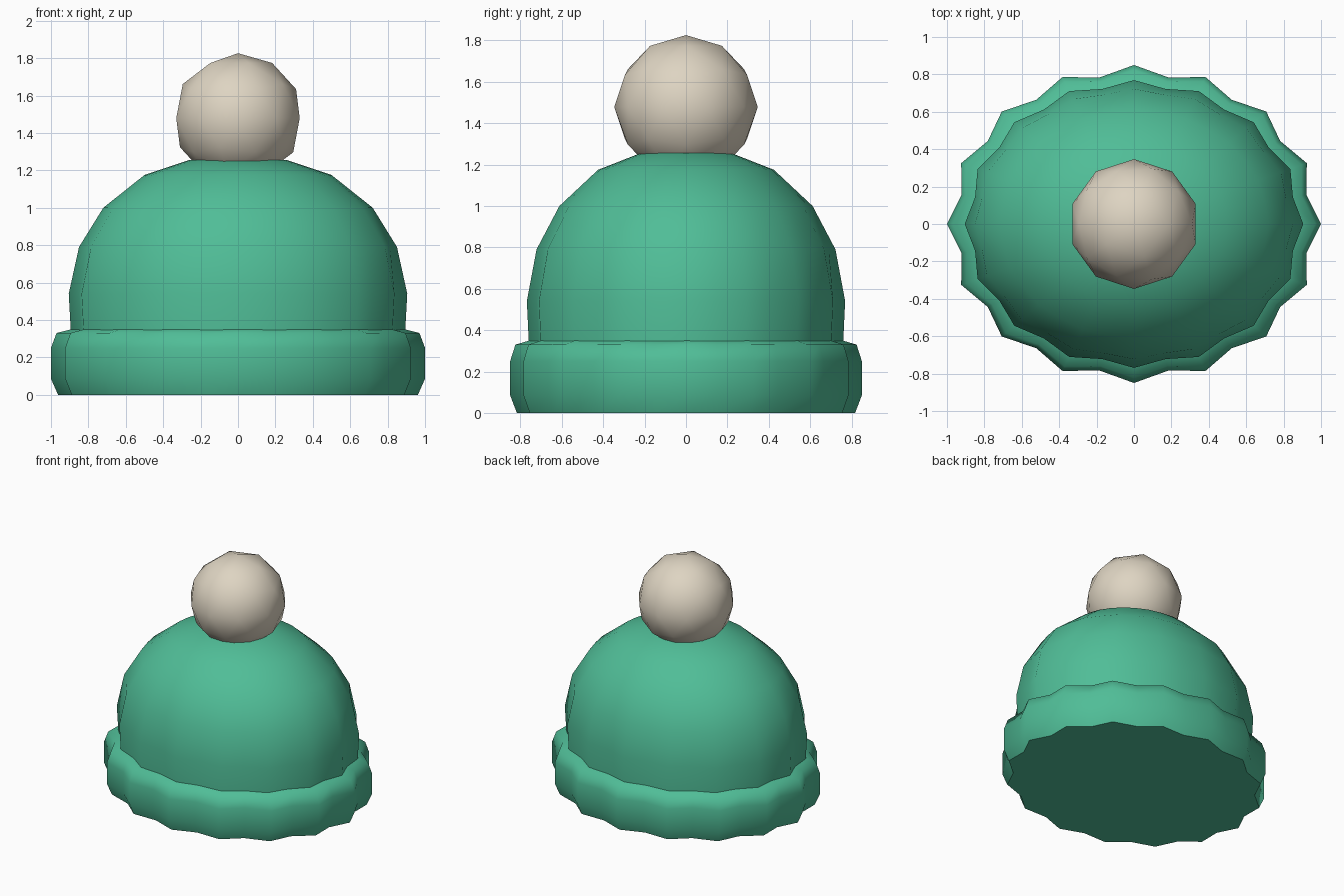
import bpy, bmesh, math

if "Cube" in bpy.data.objects:
    bpy.data.objects.remove(bpy.data.objects["Cube"])

SEGMENTS = 32      # two per knitted rib
Y_SCALE = 0.85     # oval plan


def material(name, rgb):
    m = bpy.data.materials.new(name)
    m.diffuse_color = (*rgb, 1.0)
    m.use_nodes = True
    m.node_tree.nodes["Principled BSDF"].inputs["Base Color"].default_value = m.diffuse_color
    return m


def finish(bm, name, mat):
    bmesh.ops.recalc_face_normals(bm, faces=bm.faces)
    for f in bm.faces:
        f.smooth = True
    me = bpy.data.meshes.new(name)
    bm.to_mesh(me)
    bm.free()
    me.materials.append(mat)
    ob = bpy.data.objects.new(name, me)
    bpy.context.collection.objects.link(ob)
    return ob


def ribbed_lathe(name, profile, mat, apex=None, cap_bottom=False):
    """Rings of (radius, height, valley factor); odd vertices sit in the valleys."""
    bm = bmesh.new()
    rings = []
    for r, z, valley in profile:
        ring = []
        for i in range(SEGMENTS):
            a = 2 * math.pi * i / SEGMENTS
            k = r * (valley if i % 2 else 1.0)
            ring.append(bm.verts.new((k * math.cos(a), k * Y_SCALE * math.sin(a), z)))
        rings.append(ring)
    for lo, hi in zip(rings, rings[1:]):
        for i in range(SEGMENTS):
            j = (i + 1) % SEGMENTS
            bm.faces.new((lo[i], lo[j], hi[j], hi[i]))
    if apex is not None:
        top = bm.verts.new((0, 0, apex))
        for i in range(SEGMENTS):
            bm.faces.new((rings[-1][i], rings[-1][(i + 1) % SEGMENTS], top))
    if cap_bottom:
        cap = bm.faces.new(rings[0])
        for e in cap.edges:
            e.smooth = False
    return finish(bm, name, mat)


green = material("green wool", (0.08, 0.51, 0.31))
cream = material("cream wool", (0.73, 0.66, 0.54))

# Folded cuff with a closed underside
ribbed_lathe("cuff", [
    (0.962, 0.0, 0.94), (1.0, 0.085, 0.94), (1.0, 0.25, 0.94),
    (0.97, 0.33, 0.94), (0.87, 0.355, 0.95)], green, cap_bottom=True)

# Crown, ribs fading out towards the top
ribbed_lathe("crown", [
    (0.89, 0.27, 0.955), (0.905, 0.54, 0.957), (0.85, 0.79, 0.975),
    (0.72, 1.0, 0.988), (0.5, 1.175, 0.996), (0.26, 1.255, 1.0)], green, apex=1.268)

# Pompom
bm = bmesh.new()
bmesh.ops.create_icosphere(bm, subdivisions=2, radius=0.347)
bmesh.ops.translate(bm, verts=bm.verts, vec=(0, 0, 1.479))
finish(bm, "pompom", cream)
